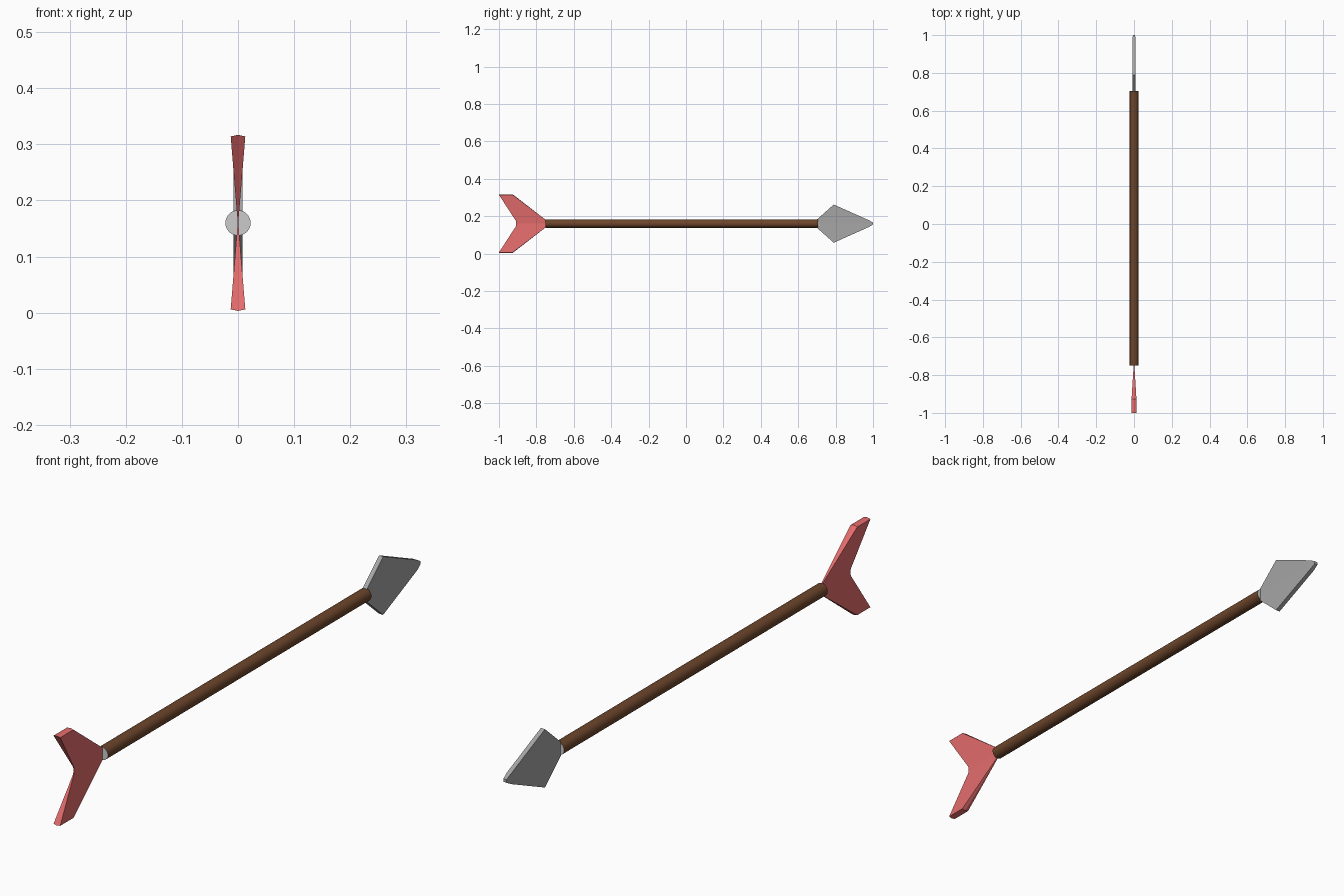
import bpy, bmesh, math
from mathutils import Matrix

if "Cube" in bpy.data.objects:
    bpy.data.objects.remove(bpy.data.objects["Cube"])

AXIS_Z = 0.16


def material(name, rgb):
    m = bpy.data.materials.new(name)
    m.diffuse_color = (*rgb, 1)
    m.use_nodes = True
    m.node_tree.nodes["Principled BSDF"].inputs["Base Color"].default_value = m.diffuse_color
    return m


def make_object(name, bm, mats):
    bmesh.ops.recalc_face_normals(bm, faces=bm.faces)
    me = bpy.data.meshes.new(name)
    bm.to_mesh(me)
    bm.free()
    for m in mats:
        me.materials.append(m)
    ob = bpy.data.objects.new(name, me)
    ob.location.z = AXIS_Z
    bpy.context.collection.objects.link(ob)
    return ob


def blade(name, profile, thickness, mat):
    """Upper half of a flat blade from (y, z, ridge) points, mirrored about the shaft axis.
    ridge raises the middle of the rim slightly."""
    bm = bmesh.new()
    layers = []
    for side in (-1, 0, 1):
        layers.append([bm.verts.new((side * thickness(y, z), y, z + (ridge if side == 0 else 0)))
                       for y, z, ridge in profile])
    for a, b in zip(layers, layers[1:]):
        for i in range(len(profile) - 1):       # the axis side stays open
            bm.faces.new((a[i], a[i + 1], b[i + 1], b[i]))
    bm.faces.new(layers[0])
    bm.faces.new(layers[2])
    ob = make_object(name, bm, [mat])
    mod = ob.modifiers.new("mirror", 'MIRROR')
    mod.use_axis = (False, False, True)
    mod.merge_threshold = 0.0001
    return ob


wood = material("wood", (0.15, 0.06, 0.024))
end_grey = material("end_grey", (0.8, 0.8, 0.8))
steel = material("steel", (0.38, 0.38, 0.38))
red = material("red", (0.78, 0.15, 0.15))

# shaft with pale end caps
y0, y1 = -0.75, 0.705
bm = bmesh.new()
bmesh.ops.create_cone(bm, cap_ends=True, segments=32, radius1=0.0225, radius2=0.0225,
                      depth=y1 - y0,
                      matrix=Matrix.Translation((0, (y0 + y1) / 2, 0))
                      @ Matrix.Rotation(math.pi / 2, 4, 'X'))
for f in bm.faces:
    f.material_index = 1 if len(f.verts) > 4 else 0
make_object("shaft", bm, [wood, end_grey])

# fletching: wedge-shaped fins, thin at the axis and thick at the tips
blade("fletching",
      [(-0.75, 0, 0), (-0.75, 0.02, 0), (-0.927, 0.154, 0.003),
       (-1.0, 0.154, 0.003), (-0.908, 0.012, 0), (-0.908, 0, 0)],
      lambda y, z: 0.0005 + 0.0125 * z / 0.154, red)

# arrowhead: flat plate with a blunted point
blade("arrowhead",
      [(0.70, 0, 0), (0.70, 0.022, 0), (0.79, 0.102, 0),
       (0.978, 0.018, 0), (1.0, 0.005, 0), (1.0, 0, 0)],
      lambda y, z: 0.008 if y < 0.99 else 0.006, steel)
